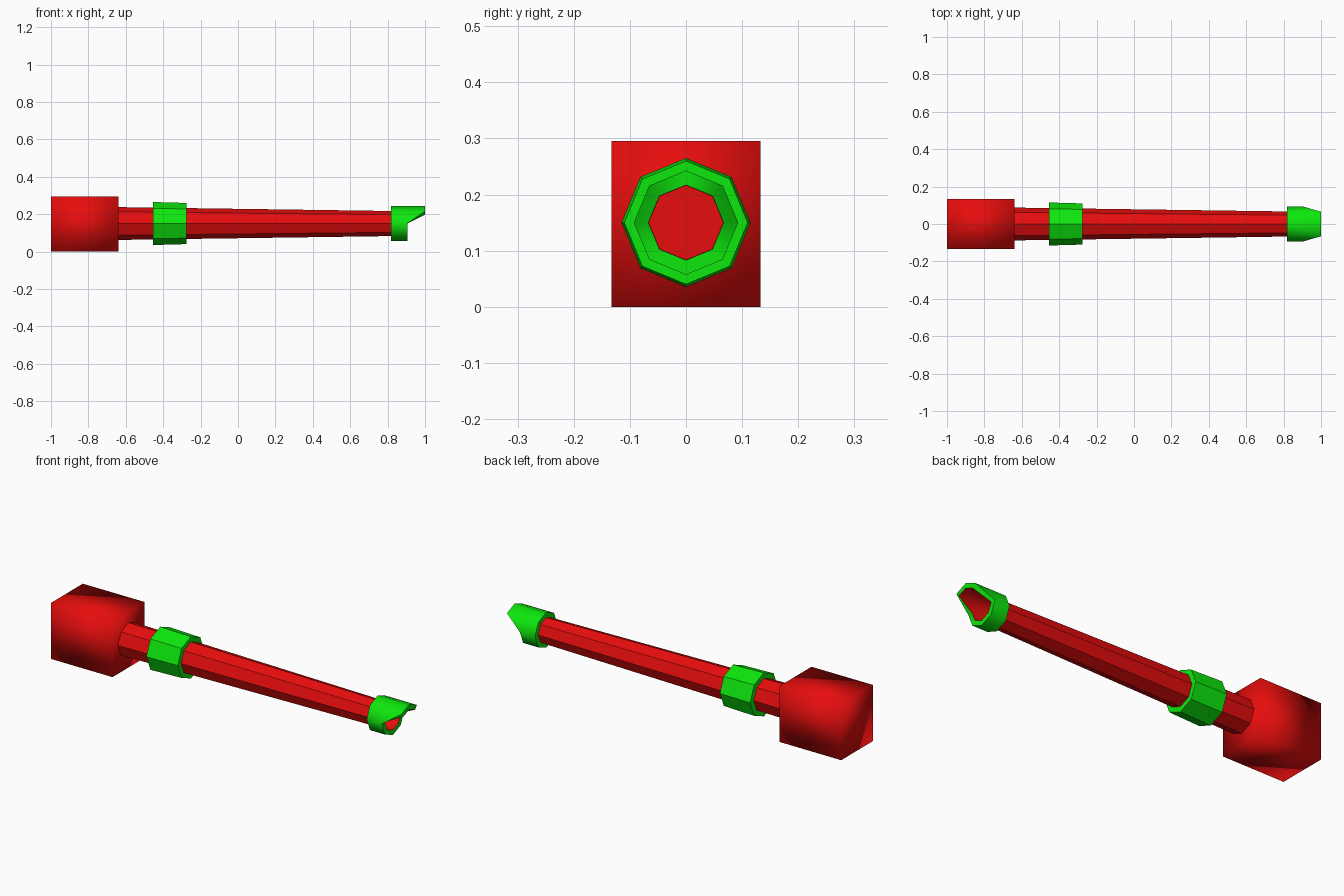
import bpy, bmesh, math

if "Cube" in bpy.data.objects:
    bpy.data.objects.remove(bpy.data.objects["Cube"])

CZ = 0.15   # height of the barrel axis


def material(name, rgb):
    m = bpy.data.materials.new(name)
    m.diffuse_color = (*rgb, 1)
    m.use_nodes = True
    m.node_tree.nodes["Principled BSDF"].inputs["Base Color"].default_value = m.diffuse_color
    return m


RED = material("red", (0.8, 0.004, 0.004))
GREEN = material("green", (0.004, 0.8, 0.004))


def finish(name, bm, mats, smooth):
    if smooth:
        for f in bm.faces:
            f.smooth = True
    me = bpy.data.meshes.new(name)
    bm.to_mesh(me)
    bm.free()
    for m in mats:
        me.materials.append(m)
    ob = bpy.data.objects.new(name, me)
    bpy.context.collection.objects.link(ob)
    return ob


def octagon(bm, x, r):
    """Eight vertices around the axis; x may be a function of the corner index."""
    pos = x if callable(x) else (lambda k: x)
    return [bm.verts.new((pos(k), r * math.cos(k * math.pi / 4),
                          CZ + r * math.sin(k * math.pi / 4))) for k in range(8)]


def bridge(bm, a, b, mat=0):
    for k in range(8):
        j = (k + 1) % 8
        f = bm.faces.new((a[k], a[j], b[j], b[k]))
        f.material_index = mat


def tapered(name, x0, r0, x1, r1, mat):
    bm = bmesh.new()
    a, b = octagon(bm, x0, r0), octagon(bm, x1, r1)
    bridge(bm, a, b)
    bm.faces.new(a)
    bm.faces.new(b)
    bmesh.ops.recalc_face_normals(bm, faces=bm.faces)
    return finish(name, bm, [mat], False)


# smooth-shaded head block
bm = bmesh.new()
bmesh.ops.create_cube(bm, size=1)
for v in bm.verts:
    v.co = (-0.82 + v.co.x * 0.36, v.co.y * 0.266, 0.1478 + v.co.z * 0.2956)
finish("head_block", bm, [RED], True)

# tapered shaft and its collar
tapered("shaft", -0.66, 0.088, 0.82, 0.067, RED)
tapered("collar", -0.455, 0.115, -0.275, 0.110, GREEN)

# cut-away tip: the upper three corners reach further forward
lip = lambda k: 1.0 if k in (1, 2, 3) else 0.905
bm = bmesh.new()
back_in = octagon(bm, 0.817, 0.066)
back = octagon(bm, 0.817, 0.093)
front = octagon(bm, lip, 0.093)
front_in = octagon(bm, lip, 0.067)
floor = octagon(bm, 0.822, 0.067)
bridge(bm, back_in, back)
bridge(bm, back, front)
bridge(bm, front, front_in)
bridge(bm, front_in, floor, 1)      # red bore
bridge(bm, floor, back_in, 1)
bmesh.ops.recalc_face_normals(bm, faces=bm.faces)
# split colours and flat back ring so the smooth shading stays clean
for e in bm.edges:
    if e.calc_face_angle(0) > math.radians(60):
        e.smooth = False
finish("cutaway_tip", bm, [GREEN, RED], True)
